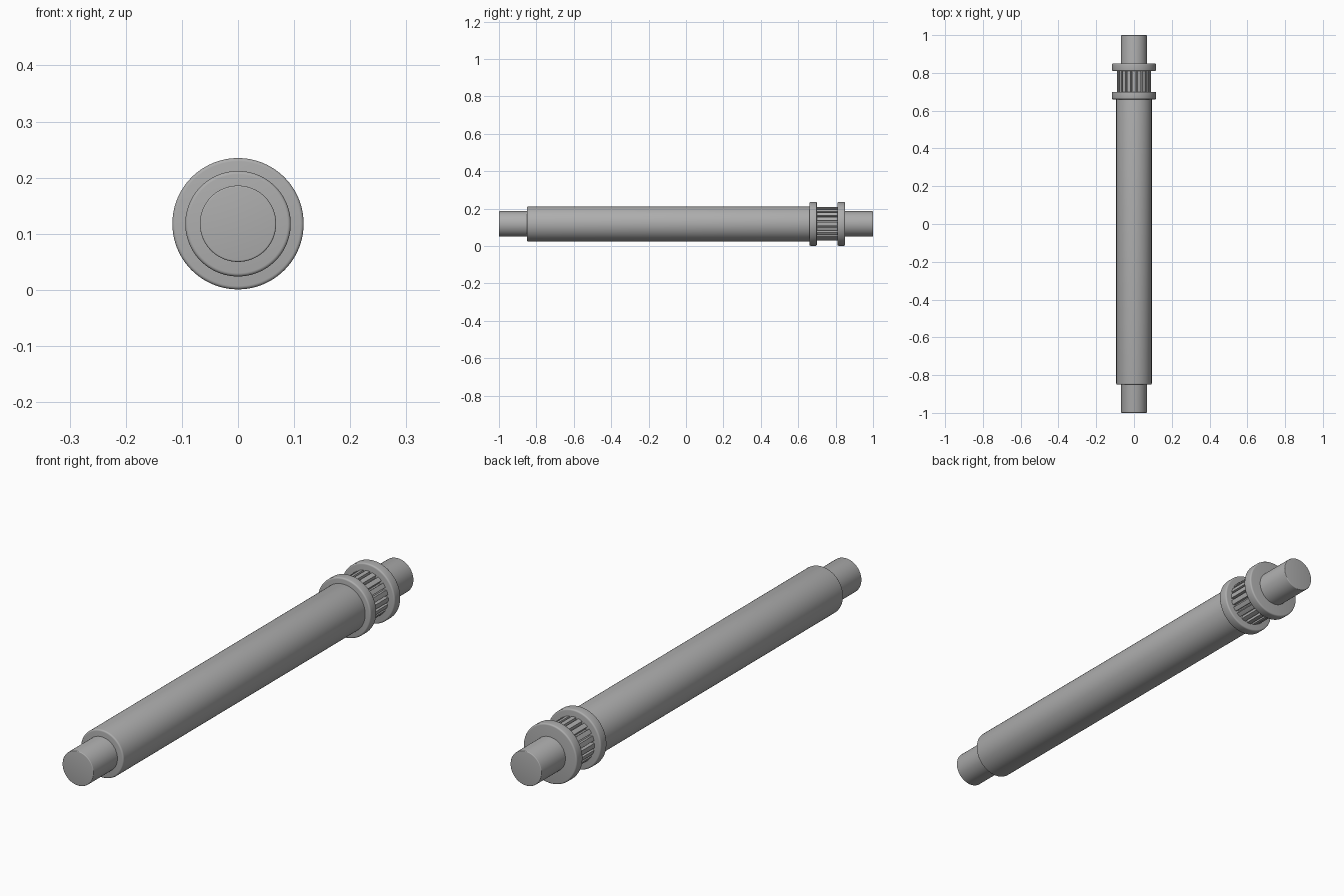
import bpy, bmesh, math
from mathutils import Vector

if "Cube" in bpy.data.objects:
    bpy.data.objects.remove(bpy.data.objects["Cube"])

AXIS_Z = 0.118
SEGMENTS = 96

grey = bpy.data.materials.new("machined grey")
grey.use_nodes = True
color = (0.42, 0.42, 0.42, 1)
grey.diffuse_color = color
grey.node_tree.nodes["Principled BSDF"].inputs["Base Color"].default_value = color


def loft(name, rings):
    """Skin a list of closed rings and cap both ends."""
    bm = bmesh.new()
    loops = [[bm.verts.new(p) for p in ring] for ring in rings]
    n = len(loops[0])
    for a, b in zip(loops, loops[1:]):
        for i in range(n):
            j = (i + 1) % n
            bm.faces.new((a[i], a[j], b[j], b[i]))
    bm.faces.new(loops[0])
    bm.faces.new(loops[-1])
    bmesh.ops.recalc_face_normals(bm, faces=bm.faces)
    mesh = bpy.data.meshes.new(name)
    bm.to_mesh(mesh)
    bm.free()
    mesh.materials.append(grey)
    obj = bpy.data.objects.new(name, mesh)
    bpy.context.collection.objects.link(obj)
    bpy.ops.object.select_all(action='DESELECT')
    bpy.context.view_layer.objects.active = obj
    obj.select_set(True)
    bpy.ops.object.shade_smooth_by_angle(angle=math.radians(35))
    return obj


def point(radius, angle, y):
    return Vector((radius * math.cos(angle), y, AXIS_Z + radius * math.sin(angle)))


def cylinder(name, radius, y0, y1, edge):
    """Cylinder along y with softly rounded rims."""
    arc = [math.pi / 2 * k / 4 for k in range(5)]
    profile = [(radius - edge + edge * math.sin(t), y0 + edge - edge * math.cos(t)) for t in arc]
    profile += [(radius - edge + edge * math.cos(t), y1 - edge + edge * math.sin(t)) for t in arc]
    angles = [math.tau * i / SEGMENTS for i in range(SEGMENTS)]
    return loft(name, [[point(r, a, y) for a in angles] for r, y in profile])


def toothed_wheel(name, teeth, root, tip, y0, y1):
    """Belt wheel with straight trapezoid grooves."""
    step = math.tau / teeth
    tooth = [(-0.32, tip), (0, tip), (0.32, tip), (0.38, root), (0.62, root)]
    outline = [(r, math.pi / 2 + (i + f) * step) for i in range(teeth) for f, r in tooth]
    return loft(name, [[point(r, a, y) for r, a in outline] for y in (y0, y1)])


# Stepped roller
cylinder("shaft", 0.068, -1, 1, 0.003)
cylinder("roller_body", 0.094, -0.85, 0.67, 0.006)

# Belt wheel between two flanges
toothed_wheel("toothed_wheel", 20, 0.074, 0.090, 0.69, 0.82)
cylinder("inner_flange", 0.117, 0.66, 0.70, 0.006)
cylinder("outer_flange", 0.117, 0.81, 0.85, 0.006)
